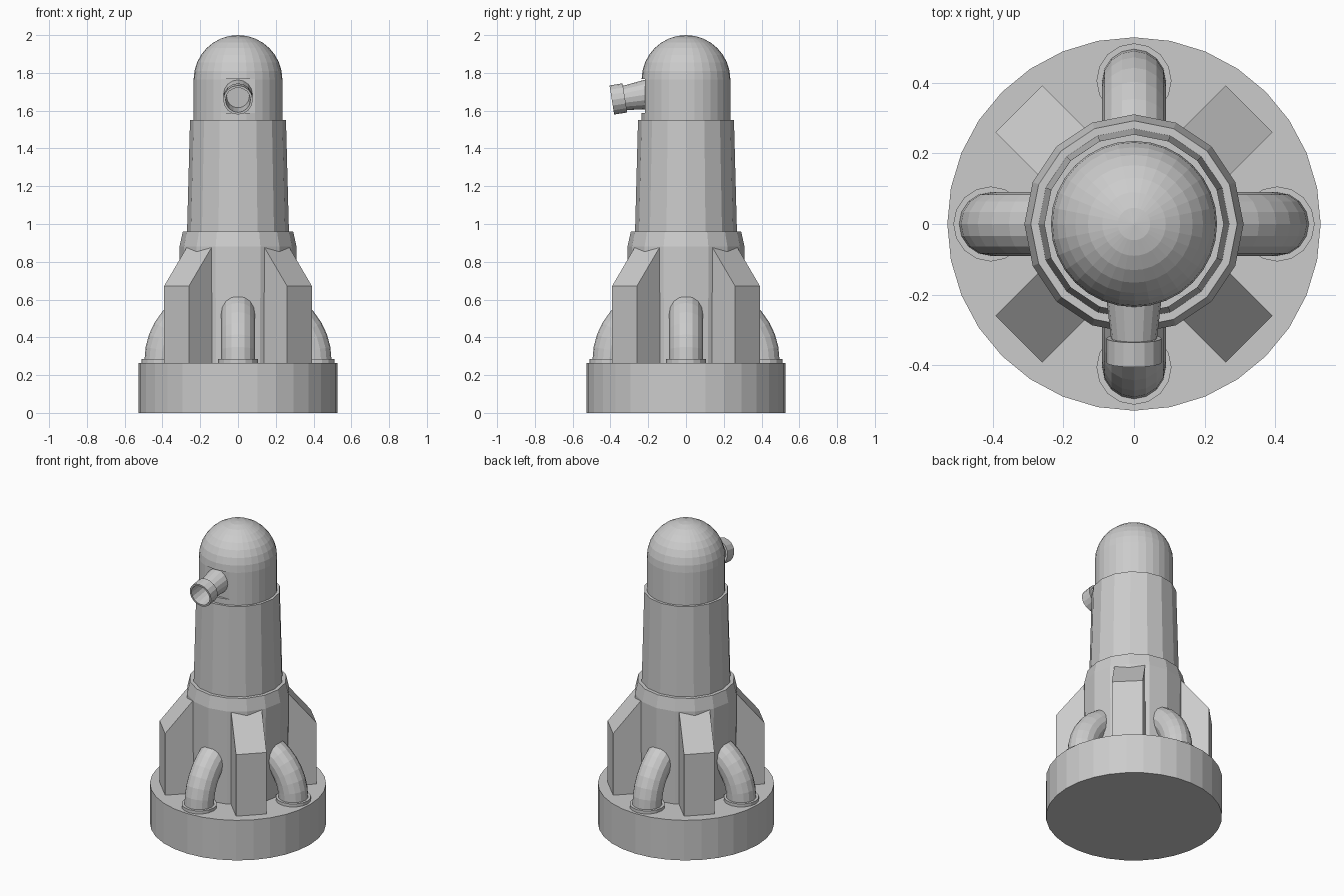
import bpy, bmesh
from math import sin, cos, pi, radians
from mathutils import Matrix, Vector

if "Cube" in bpy.data.objects:
    bpy.data.objects.remove(bpy.data.objects["Cube"])


def to_object(name, bm, matrix=Matrix()):
    bmesh.ops.remove_doubles(bm, verts=bm.verts, dist=1e-5)
    bmesh.ops.recalc_face_normals(bm, faces=bm.faces)
    bm.transform(matrix)
    mesh = bpy.data.meshes.new(name)
    bm.to_mesh(mesh)
    bm.free()
    ob = bpy.data.objects.new(name, mesh)
    bpy.context.collection.objects.link(ob)
    return ob


def lathe(name, profile, sides, matrix=Matrix()):
    """Revolve (radius, height) points around the z axis."""
    bm = bmesh.new()
    vs = [bm.verts.new((r, 0, z)) for r, z in profile]
    es = [bm.edges.new(p) for p in zip(vs, vs[1:])]
    bmesh.ops.spin(bm, geom=vs + es, cent=(0, 0, 0), axis=(0, 0, 1),
                   angle=2 * pi, steps=sides, use_duplicate=False)
    return to_object(name, bm, matrix)


def turn(degrees):
    return Matrix.Rotation(radians(degrees), 4, 'Z')


# Base disc and tower sections
lathe("base", [(0, 0), (.528, 0), (.528, .265), (0, .265)], 32)
lathe("lower_tower", [(0, .26), (.305, .26), (.31, .88), (.292, .96), (0, .96)], 16)
lathe("upper_tower", [(0, .95), (.27, .95), (.254, 1.55), (0, 1.55)], 16)

# Domed head
R, n = .235, 8
arc = [(R * cos(i * pi / 2 / n), 1.765 + R * sin(i * pi / 2 / n)) for i in range(n)]
dome = lathe("dome", [(0, 1.5), (R, 1.5)] + arc + [(0, 2.0)], 32)

# Flat square seat for the nozzle, cut into the head
bm = bmesh.new()
bmesh.ops.create_cube(bm, size=1, matrix=Matrix.Translation((0, -.317, 1.677))
                      @ Matrix.Diagonal((.184, .2, .18, 1)))
cutter = to_object("seat_cutter", bm)
cutter.hide_render = True
mod = dome.modifiers.new("seat", 'BOOLEAN')
mod.operation, mod.object = 'DIFFERENCE', cutter
bpy.context.view_layer.objects.active = dome
bpy.ops.object.modifier_apply(modifier="seat")
bpy.data.objects.remove(cutter)

# Hollow nozzle, tilted slightly downward, with a collar at its mouth
aim = Vector((0, -cos(radians(9)), -sin(radians(9))))
place = Matrix.Translation((0, -.2, 1.687)) @ aim.to_track_quat('Z', 'Y').to_matrix().to_4x4()
lathe("nozzle", [(0, -.03), (.08, -.03), (.077, .02), (.065, .125), (.078, .125),
                 (.078, .195), (.066, .195), (.06, .08), (0, .08)], 16, place)

for k in range(4):
    # Buttress with sloping top
    bm = bmesh.new()
    side = [(.22, .26), (.46, .26), (.46, .672), (.29, .877), (.24, .937), (.22, .937)]
    face = bm.faces.new([bm.verts.new((x, -.093, z)) for x, z in side])
    ext = bmesh.ops.extrude_face_region(bm, geom=[face], use_keep_orig=True)
    bmesh.ops.translate(bm, vec=(0, .186, 0),
                        verts=[v for v in ext["geom"] if isinstance(v, bmesh.types.BMVert)])
    to_object(f"buttress_{k + 1}", bm, turn(45 + 90 * k))

    # Elbow pipe bending from the base into the tower
    bm = bmesh.new()
    ring = bmesh.ops.create_circle(bm, segments=16, radius=.09,
                                   matrix=Matrix.Translation((.405, 0, .28)))["verts"]
    bmesh.ops.spin(bm, geom=ring + bm.edges[:], cent=(.1, 0, .28), axis=(0, -1, 0),
                   angle=pi / 2, steps=9, use_duplicate=False)
    to_object(f"pipe_{k + 1}", bm, turn(90 * k))

    # Flange at the foot of the pipe
    lathe(f"pipe_flange_{k + 1}", [(0, .26), (.106, .26), (.106, .285), (0, .285)], 16,
          turn(90 * k) @ Matrix.Translation((.405, 0, 0)))
